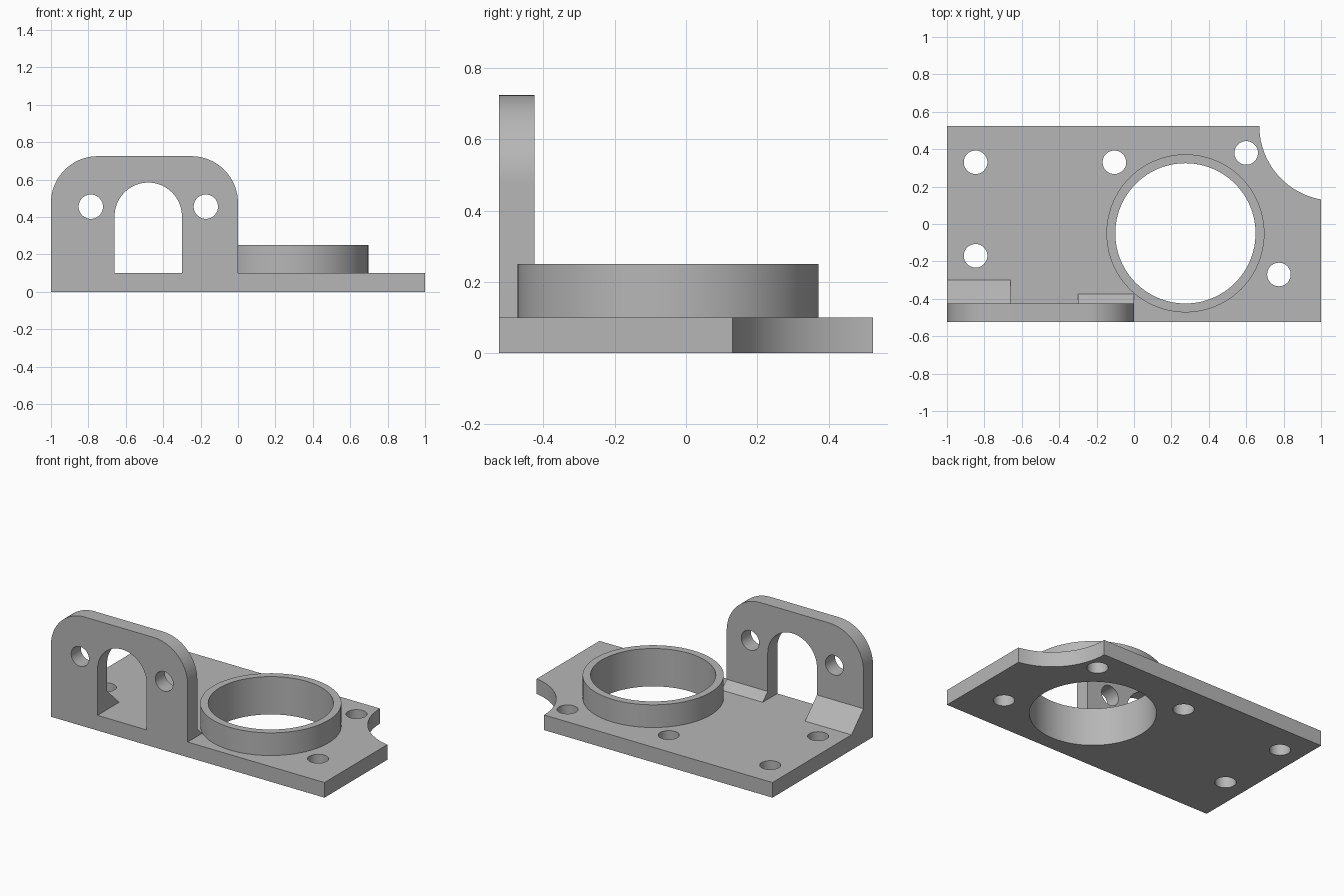
import bpy, bmesh
from math import cos, sin, pi, radians
from mathutils import Vector

cube = bpy.data.objects.get("Cube")
if cube:
    bpy.data.objects.remove(cube)

# One plain grey metal
metal = bpy.data.materials.new("grey metal")
metal.use_nodes = True
grey = (0.47, 0.47, 0.47, 1)
metal.diffuse_color = grey
bsdf = next(n for n in metal.node_tree.nodes if n.type == 'BSDF_PRINCIPLED')
bsdf.inputs["Base Color"].default_value = grey


def arc(cx, cy, r, start, end, steps):
    """Points along an arc, angles in degrees, both ends included."""
    angles = [radians(start + (end - start) * i / steps) for i in range(steps + 1)]
    return [(cx + r * cos(a), cy + r * sin(a)) for a in angles]


def circle(cx, cy, r, steps=48):
    return arc(cx, cy, r, 0, 360, steps)[:-1]


def flat(z):
    return lambda u, v: (u, v, z)


def upright(y):
    return lambda u, v: (u, y, v)


def sideways(x):
    return lambda u, v: (x, u, v)


def solid(name, loops, place, depth):
    """Fill an outline with its holes and extrude it by the depth vector."""
    bm = bmesh.new()
    for loop in loops:
        verts = [bm.verts.new(place(u, v)) for u, v in loop]
        for a, b in zip(verts, verts[1:] + verts[:1]):
            bm.edges.new((a, b))
    bmesh.ops.triangle_fill(bm, use_beauty=True, use_dissolve=False, edges=bm.edges[:])
    result = bmesh.ops.extrude_face_region(bm, geom=bm.faces[:], use_keep_orig=True)
    moved = [g for g in result["geom"] if isinstance(g, bmesh.types.BMVert)]
    bmesh.ops.translate(bm, vec=Vector(depth), verts=moved)
    bmesh.ops.recalc_face_normals(bm, faces=bm.faces[:])
    mesh = bpy.data.meshes.new(name)
    bm.to_mesh(mesh)
    bm.free()
    mesh.materials.append(metal)
    mesh.shade_smooth()
    mesh.set_sharp_from_angle(angle=radians(30))
    obj = bpy.data.objects.new(name, mesh)
    bpy.context.collection.objects.link(obj)
    return obj


THICK = 0.1
HALF = 0.525            # half the plate depth
WALL_BACK = -0.425
BORE = circle(0.275, -0.05, 0.375, 96)

# Base plate with a scooped corner, bolt holes and the large bore
notch = [p for p in arc(1.07, HALF, 0.4, 180, 260, 32) if p[0] < 1]
outline = [(-1, HALF), (-1, -HALF), (1, -HALF), (1, 0.131)] + notch[::-1]
bolts = [(-0.847, 0.33), (-0.847, -0.17), (-0.105, 0.33), (0.6, 0.38), (0.775, -0.27)]
solid("base_plate", [outline, BORE] + [circle(x, y, 0.063) for x, y in bolts],
      flat(0), (0, 0, THICK))

# Raised collar around the bore
solid("bore_collar", [circle(0.275, -0.05, 0.4225, 96), BORE],
      flat(THICK), (0, 0, 0.15))

# Upright wall with rounded shoulders, an arched opening and two holes
wall = ([(0, THICK)] + arc(-0.25, 0.475, 0.25, 0, 90, 24)
        + arc(-0.75, 0.475, 0.25, 90, 180, 24) + [(-1, THICK), (-0.66, THICK)]
        + arc(-0.48, 0.404, 0.18, 180, 0, 36) + [(-0.3, THICK)])
solid("upright_wall", [wall] + [circle(x, 0.455, 0.065) for x in (-0.787, -0.172)],
      upright(-HALF), (0, THICK, 0))

# Sloped braces behind each leg of the wall
for name, x, width, size in (("right_brace", -1, 0.34, 0.125),
                             ("left_brace", -0.3, 0.3, 0.052)):
    triangle = [(WALL_BACK, THICK), (WALL_BACK + size, THICK), (WALL_BACK, THICK + size)]
    solid(name, [triangle], sideways(x), (width, 0, 0))
